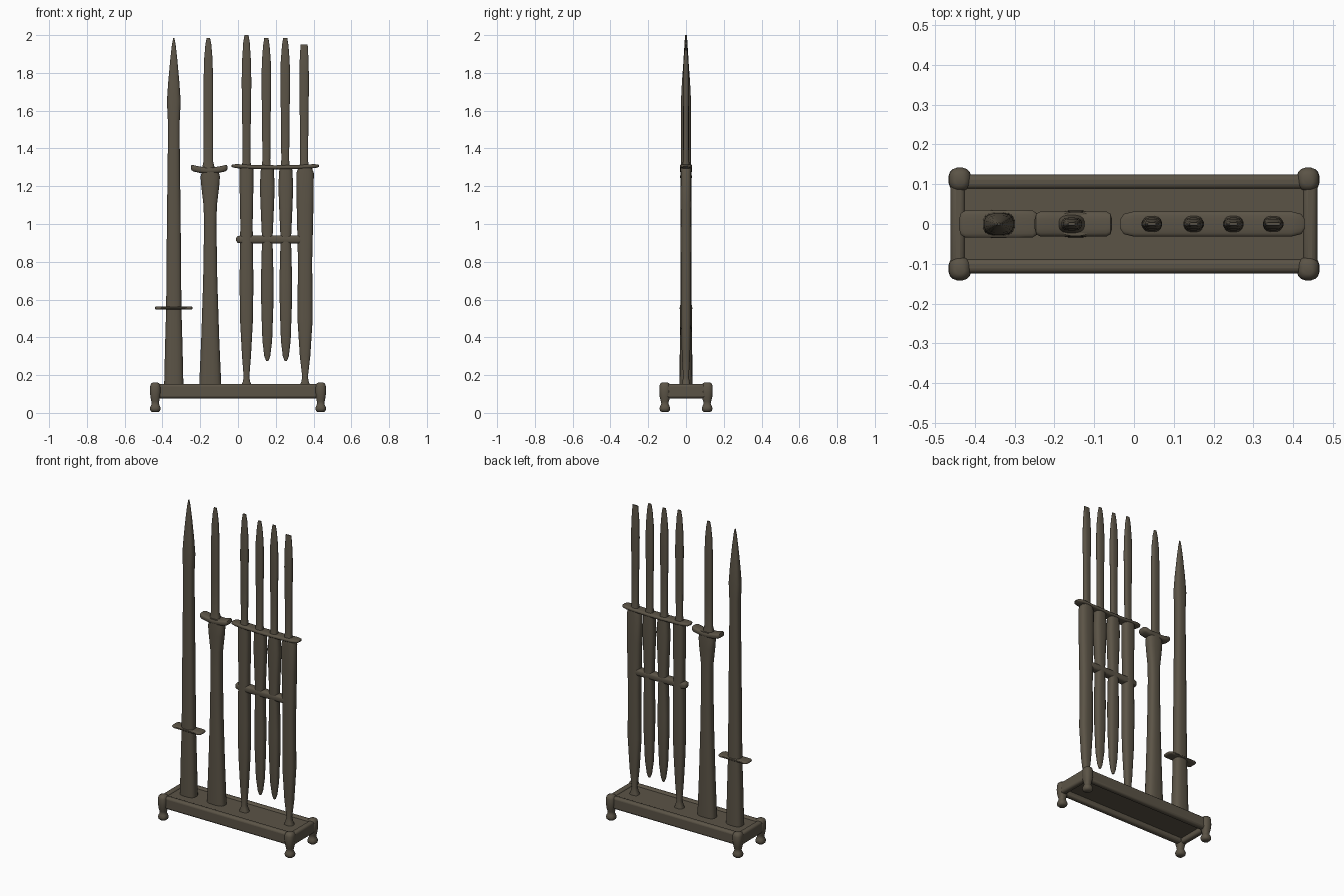
import bpy
import bmesh
from math import cos, sin, tau, radians, copysign
from mathutils import Vector

if "Cube" in bpy.data.objects:
    bpy.data.objects.remove(bpy.data.objects["Cube"])

COLOR = (0.105, 0.088, 0.062, 1)
bronze = bpy.data.materials.new("dark bronze")
bronze.use_nodes = True
bronze.diffuse_color = COLOR
shader = bronze.node_tree.nodes["Principled BSDF"]
shader.inputs["Base Color"].default_value = COLOR
shader.inputs["Roughness"].default_value = 0.8


def finish(bm, name, angle=45):
    bmesh.ops.recalc_face_normals(bm, faces=bm.faces)
    mesh = bpy.data.meshes.new(name)
    bm.to_mesh(mesh)
    bm.free()
    obj = bpy.data.objects.new(name, mesh)
    bpy.context.collection.objects.link(obj)
    mesh.materials.append(bronze)
    bpy.ops.object.select_all(action='DESELECT')
    obj.select_set(True)
    bpy.context.view_layer.objects.active = obj
    bpy.ops.object.shade_smooth_by_angle(angle=radians(angle))
    return obj


def loft(name, rings, place, sides=16, square=1.0):
    """Skin rounded sections; place(t, a, b) turns section offsets into a point."""
    bm = bmesh.new()
    loops = []
    for t, ra, rb in rings:
        loop = []
        for i in range(sides):
            c, s = cos(tau * (i + .5) / sides), sin(tau * (i + .5) / sides)
            a = copysign(abs(c) ** square, c) * ra
            b = copysign(abs(s) ** square, s) * rb
            loop.append(bm.verts.new(place(t, a, b)))
        loops.append(loop)
    for low, high in zip(loops, loops[1:]):
        for i in range(sides):
            j = (i + 1) % sides
            bm.faces.new((low[i], low[j], high[j], high[i]))
    bm.faces.new(loops[0][::-1])
    bm.faces.new(loops[-1])
    return finish(bm, name)


def upright(name, x, rings, y=0, square=0.7):
    return loft(name, rings, lambda t, a, b: Vector((x + a, y + b, t)), square=square)


def crossbar(name, x0, x1, z, half_y, half_z, lift=0.0):
    """Horizontal guard with rounded ends, optionally curling upward."""
    mid, half = (x0 + x1) / 2, (x1 - x0) / 2
    shape = [(-1, .35), (-.96, .8), (-.85, 1), (-.5, 1), (0, 1),
             (.5, 1), (.85, 1), (.96, .8), (1, .35)]
    rings = [(t, half_y * w, half_z * w) for t, w in shape]
    return loft(name, rings, lambda t, a, b: Vector(
        (mid + t * half, a, z + b + lift * t * t)), square=0.6)


# Tall spear-like sword
upright("spear_blade", -.34, [
    (.13, .052, .036), (.35, .047, .033), (.55, .041, .03), (1, .037, .028),
    (1.4, .032, .027), (1.55, .032, .027), (1.65, .037, .027), (1.75, .03, .022),
    (1.87, .019, .013), (1.95, .01, .006), (1.985, .003, .003)])
crossbar("spear_guard", -.44, -.24, .555, .034, .009)

# Long sword with a flared scabbard
upright("long_scabbard", -.147, [
    (.13, .06, .034), (.4, .048, .032), (.7, .038, .03), (1, .033, .028),
    (1.1, .036, .028), (1.2, .048, .03), (1.25, .052, .031), (1.3, .04, .03)])
crossbar("long_guard", -.25, -.055, 1.283, .032, .017, .016)
upright("long_grip", -.157, [
    (1.28, .038, .026), (1.33, .026, .017), (1.55, .026, .015), (1.75, .026, .016),
    (1.88, .022, .013), (1.95, .016, .008), (1.985, .009, .004)])

# Row of four narrow swords
outer = [(.13, .034, .026), (.165, .02, .02), (.19, .015, .015), (.3, .024, .02),
         (.5, .035, .026), (.7, .037, .028), (1, .033, .028), (1.2, .037, .028),
         (1.3, .037, .028)]
wide = [(.13, .034, .026), (.165, .02, .02), (.19, .015, .015), (.3, .028, .022),
        (.5, .041, .027), (.8, .038, .028), (1.1, .045, .029), (1.27, .047, .029),
        (1.3, .035, .028)]
inner = [(.275, .006, .006), (.3, .016, .01), (.38, .026, .018), (.55, .032, .024),
         (.7, .034, .026), (.92, .028, .025), (1.05, .034, .026), (1.2, .04, .028),
         (1.3, .034, .026)]
for n, (x, gx, sheath, top) in enumerate([
        (.045, .045, outer, 2.0), (.155, .15, inner, 1.985),
        (.253, .25, inner, 1.985), (.355, .35, wide, 1.95)], 1):
    upright(f"scabbard_{n}", x, sheath)
    tip = .019 if n == 4 else .011
    upright(f"grip_{n}", gx, [
        (1.29, .026, .024), (1.34, .021, .015), (1.55, .023, .014),
        (1.75, .026, .016), (1.86, .024, .013), (top - .04, (tip + .024) / 2, .008),
        (top, tip, .004)])
crossbar("row_guard", -.035, .43, 1.3, .032, .011, .008)
crossbar("row_binding", -.01, .37, .918, .026, .022)

# Stand: deck plate inside rounded rails, open underneath
def box(name, center, size, bevel):
    bm = bmesh.new()
    bmesh.ops.create_cube(bm, size=1)
    for v in bm.verts:
        v.co = Vector(center) + Vector(v.co[i] * size[i] for i in range(3))
    obj = finish(bm, name)
    mod = obj.modifiers.new("rounding", 'BEVEL')
    mod.width, mod.segments = bevel, 3
    return obj


box("stand_deck", (0, 0, .126), (.88, .22, .036), .004)
for side, label in ((-1, "front"), (1, "back")):
    box(f"{label}_rail", (0, side * .106, .115), (.9, .036, .075), .013)
for side, label in ((-1, "right"), (1, "left")):
    box(f"{label}_rail", (side * .443, 0, .115), (.036, .23, .075), .013)

# Corner legs with waisted ankles and ball feet
for sx, side in ((-1, "right"), (1, "left")):
    for sy, end in ((-1, "front"), (1, "back")):
        upright(f"{end}_{side}_leg", sx * .438, [
            (.005, .018, .018), (.012, .026, .026), (.025, .029, .029),
            (.038, .024, .024), (.048, .019, .019), (.06, .021, .021),
            (.08, .025, .027), (.11, .029, .03), (.14, .028, .03),
            (.155, .023, .025), (.161, .012, .014)], y=sy * .112, square=.8)
